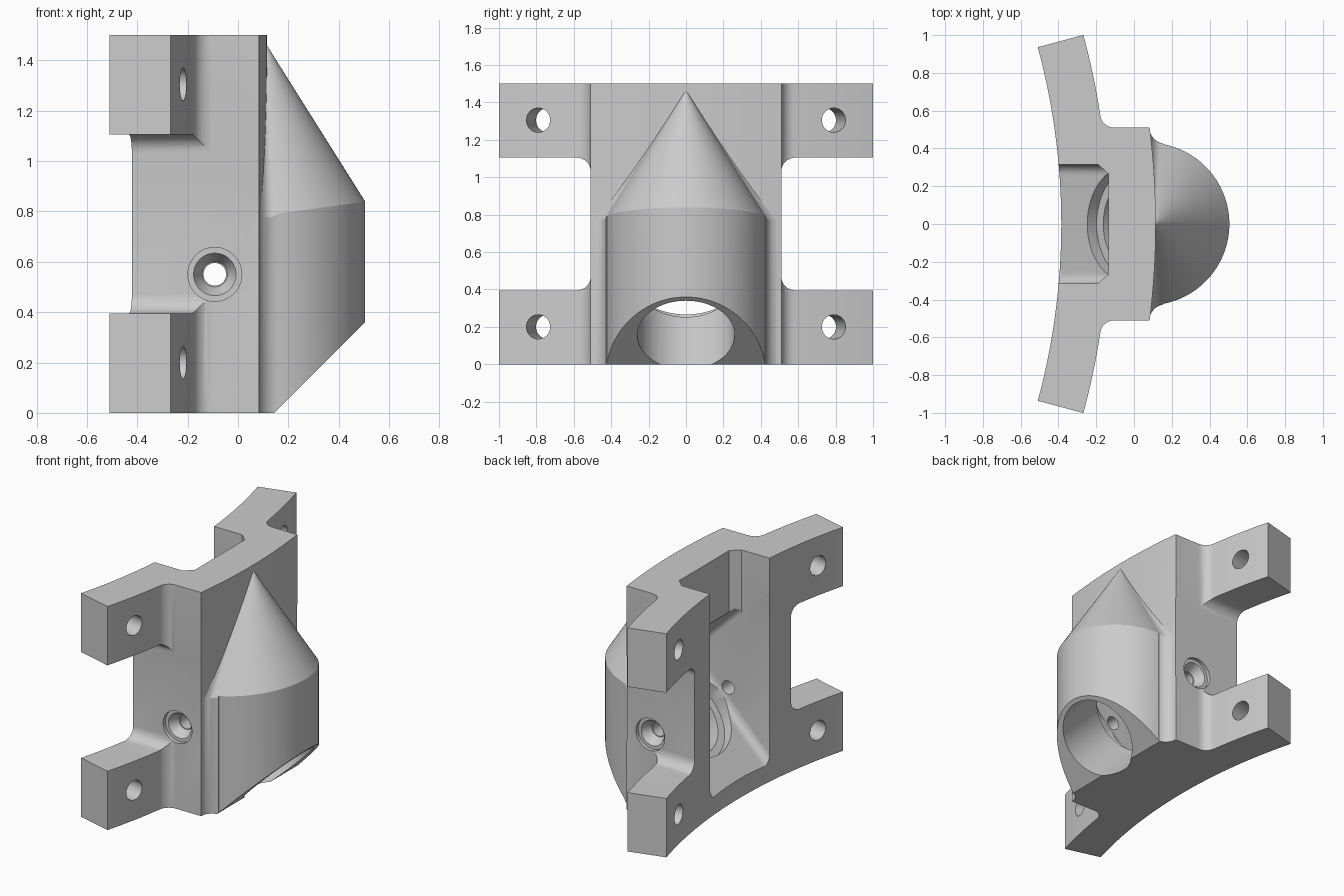
import bpy, bmesh, math
from mathutils import Matrix, Vector

if "Cube" in bpy.data.objects:
    bpy.data.objects.remove(bpy.data.objects["Cube"])

CX = -3.965                                   # centre of the big mounting curve
R_IN, R_FLANGE, R_BLOCK = 3.58, 3.83, 4.08
HALF_W, HEIGHT = 0.51, 1.5
APEX = Vector((0.11, 0, 1.467))


def arc(cx, cy, r, a0, a1, n):
    return [(cx + r * math.cos(math.radians(a0 + (a1 - a0) * i / n)),
             cy + r * math.sin(math.radians(a0 + (a1 - a0) * i / n))) for i in range(n + 1)]


def finish(bm, name):
    bmesh.ops.recalc_face_normals(bm, faces=bm.faces)
    me = bpy.data.meshes.new(name)
    bm.to_mesh(me)
    bm.free()
    ob = bpy.data.objects.new(name, me)
    bpy.context.collection.objects.link(ob)
    return ob


def prism(name, pts, low, high, place):
    """Extrude a 2D outline; place(u, v, w) gives the 3D point."""
    bm = bmesh.new()
    a = [bm.verts.new(place(u, v, low)) for u, v in pts]
    b = [bm.verts.new(place(u, v, high)) for u, v in pts]
    bm.faces.new(a)
    bm.faces.new(b)
    for i in range(len(pts)):
        j = (i + 1) % len(pts)
        bm.faces.new((a[i], a[j], b[j], b[i]))
    return finish(bm, name)


def rod(name, r1, r2, low, high, frame, seg=64):
    """Cylinder or cone along the frame's z axis."""
    bm = bmesh.new()
    m = frame @ Matrix.Translation((0, 0, (low + high) / 2))
    bmesh.ops.create_cone(bm, cap_ends=True, segments=seg, radius1=r1, radius2=r2,
                          depth=high - low, matrix=m)
    return finish(bm, name)


def box(name, lo, hi, frame, bevel=0):
    lo, hi = Vector(lo), Vector(hi)
    bm = bmesh.new()
    m = frame @ Matrix.Translation((lo + hi) / 2) @ Matrix.Diagonal((*(hi - lo), 1))
    bmesh.ops.create_cube(bm, size=1, matrix=m)
    if bevel:
        bmesh.ops.bevel(bm, geom=bm.edges[:], offset=bevel, segments=6, profile=0.5,
                        affect='EDGES')
    return finish(bm, name)


def combine(target, other, op='DIFFERENCE'):
    mod = target.modifiers.new("bool", 'BOOLEAN')
    mod.operation, mod.solver, mod.object = op, 'EXACT', other
    bpy.context.view_layer.objects.active = target
    bpy.ops.object.modifier_apply(modifier=mod.name)
    bpy.data.objects.remove(other, do_unlink=True)


def mirrored(half):
    return half + [(x, -y) for x, y in reversed(half) if y > 1e-6]


# Curved plate with thick centre block and thin side flanges
fr = 0.075
fy = HALF_W + fr
fx = CX + math.sqrt((R_FLANGE + fr) ** 2 - fy ** 2)
fa = math.degrees(math.asin(fy / (R_FLANGE + fr)))
half = arc(CX, 0, R_BLOCK, 0, math.degrees(math.asin(HALF_W / R_BLOCK)), 12)
half += arc(fx, fy, fr, 270, 180 + fa, 8)
half += arc(CX, 0, R_FLANGE, fa, 15.15, 8)[1:]
half += arc(CX, 0, R_IN, 15.15, 0, 20)
body = prism("sensor_bracket", mirrored(half), 0, HEIGHT, lambda u, v, w: (u, v, w))

# Windows between upper and lower flanges, rounded toward the block
for s in (1, -1):
    e, r = HALF_W - 0.0005, 0.075
    out = [(1.3, 0.395)] + arc(e + r, 0.395 + r, r, 270, 180, 8)
    out += arc(e + r, 1.105 - r, r, 180, 90, 8) + [(1.3, 1.105)]
    combine(body, prism("window_cutter", out, -0.8, 0.3, lambda u, v, w: (w, s * u, v)))

# Rounded boss with filleted sides and a cone-shaped roof
half = arc(0.075, 0, 0.43, 0, 79.5, 24) + arc(0.17, 0.515, 0.09, 259, 184, 8)
half = [(x, min(y, 0.508)) for x, y in half] + [(0.0, 0.48), (0.0, 0.0)]
outline = mirrored(half)
bm = bmesh.new()
low = [bm.verts.new((x, y, 0)) for x, y in outline]
top = [bm.verts.new((x, y, max(0.775, APEX.z - 1.59 * math.hypot(x - APEX.x, y))))
       for x, y in outline]
tip = bm.verts.new(APEX)
bm.faces.new(low)
for i in range(len(outline)):
    j = (i + 1) % len(outline)
    bm.faces.new((low[i], low[j], top[j], top[i]))
    bm.faces.new((top[i], top[j], tip))
boss = finish(bm, "boss")

# Slanted frame: origin at the mouth of the bore, z runs up into the body
slant = Matrix.Translation((0.301, 0, 0.156)) @ Matrix.Rotation(math.radians(-45), 4, 'Y')
combine(boss, box("slant_cutter", (-1, -1, -1), (1, 1, 0), slant))
combine(body, boss, 'UNION')

# Open trough in the back, with chamfered corners
trough = [(-0.135, 0), (-0.135, 0.265), (-0.19, 0.315), (-0.8, 0.315), (-0.8, 0)]
combine(body, prism("trough_cutter", mirrored(trough), 0, 1,
                    lambda u, v, w: (u, v, 1.7 if w else u + 0.65)))

# Slanted pocket, its round seat and the through bore
FLOOR = 0.466
combine(body, box("pocket_cutter", (-1.0, -0.3155, FLOOR), (0.35, 0.3155, 2.0), slant, 0.05))
combine(body, rod("seat_cutter", 0.31, 0.31, FLOOR - 0.07, FLOOR + 0.1, slant))
combine(body, rod("bore_cutter", 0.26, 0.26, -0.2, FLOOR + 0.05, slant))

# Countersunk side screw holes
for s in (1, -1):
    side = Matrix.Translation((-0.092, 0, 0.55)) @ Matrix.Rotation(math.radians(-90 * s), 4, 'X')
    combine(body, rod("screw_cutter", 0.045, 0.045, 0.2, 0.6, side, 32))
    combine(body, rod("sink_cutter", 0.05, 0.087, 0.42, 0.49, side, 48))
    combine(body, rod("rim_cutter", 0.107, 0.107, 0.485, 0.7, side, 48))

# Radial mounting holes in the four flanges
ang = math.asin(0.79 / R_FLANGE)
for s in (1, -1):
    for z in (0.2, 1.305):
        radial = (Matrix.Translation((CX, 0, z)) @ Matrix.Rotation(s * ang, 4, 'Z')
                  @ Matrix.Rotation(math.radians(90), 4, 'Y'))
        combine(body, rod("mount_cutter", 0.065, 0.065, 3.4, 4.0, radial, 40))

bpy.ops.object.select_all(action='DESELECT')
body.select_set(True)
bpy.context.view_layer.objects.active = body
bpy.ops.object.shade_smooth_by_angle(angle=math.radians(25))
